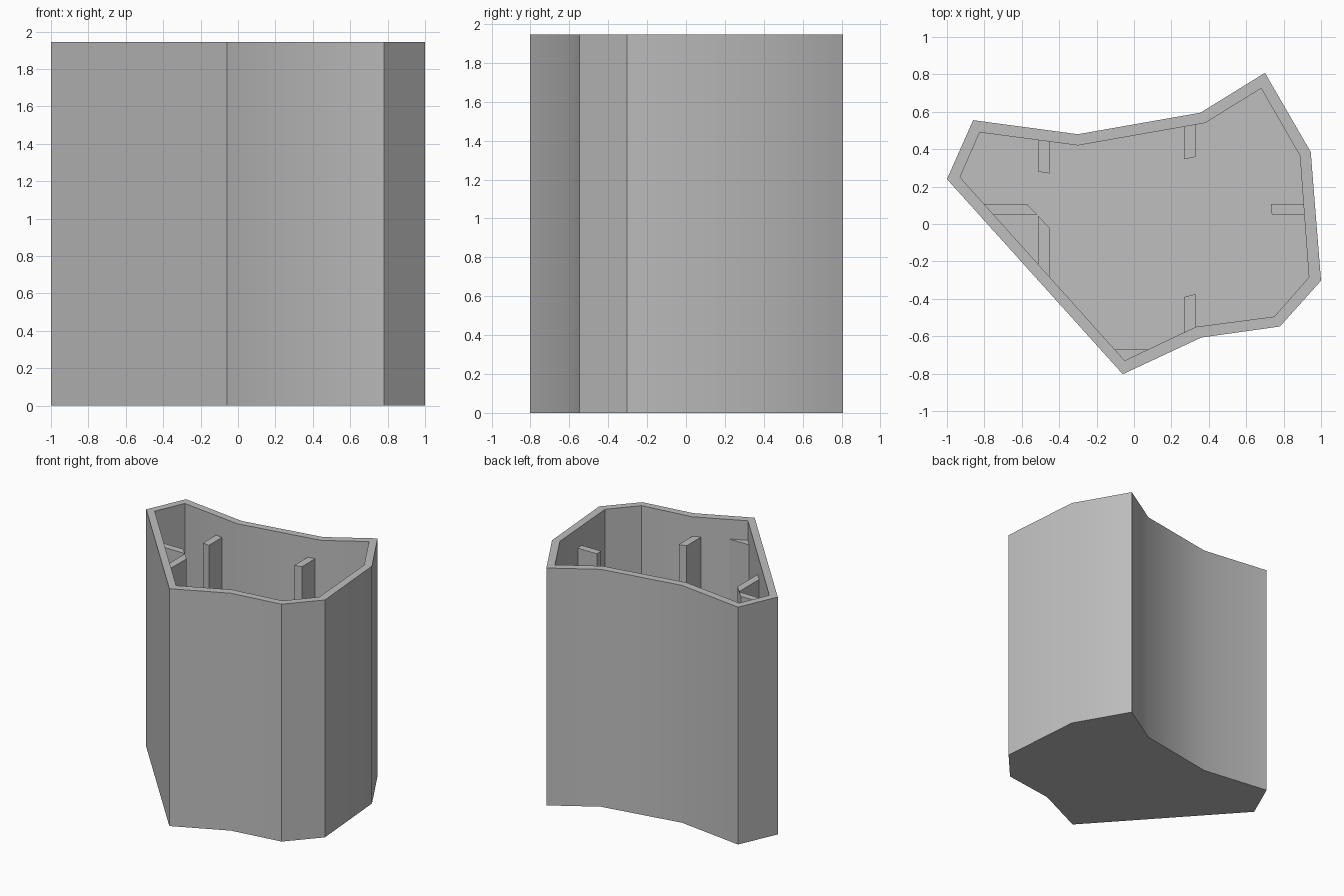
import bpy
import bmesh
from mathutils import Vector

if "Cube" in bpy.data.objects:
    bpy.data.objects.remove(bpy.data.objects["Cube"], do_unlink=True)

HEIGHT = 1.945
FLOOR = 0.06
RIB_TOP = 1.785

grey = bpy.data.materials.new("plain grey")
grey.use_nodes = True
colour = (0.52, 0.52, 0.52, 1)
grey.diffuse_color = colour
grey.node_tree.nodes["Principled BSDF"].inputs["Base Color"].default_value = colour


def finish(name, bm, smooth=False):
    bmesh.ops.recalc_face_normals(bm, faces=bm.faces[:])
    mesh = bpy.data.meshes.new(name)
    bm.to_mesh(mesh)
    bm.free()
    mesh.materials.append(grey)
    obj = bpy.data.objects.new(name, mesh)
    bpy.context.collection.objects.link(obj)
    if smooth:
        bpy.ops.object.select_all(action="DESELECT")
        obj.select_set(True)
        bpy.context.view_layer.objects.active = obj
        bpy.ops.object.shade_smooth_by_angle()
    return obj


def prism(name, outline, bottom, top):
    bm = bmesh.new()
    base = bm.faces.new([bm.verts.new((x, y, bottom)) for x, y in outline])
    new = bmesh.ops.extrude_face_region(bm, geom=[base])["geom"]
    bmesh.ops.translate(bm, vec=Vector((0, 0, top - bottom)),
                        verts=[v for v in new if isinstance(v, bmesh.types.BMVert)])
    return finish(name, bm)


# Hollow container: outer wall, rim, inner wall and floor
outer = [(-1, .24), (-.06, -.803), (.36, -.607), (.78, -.548), (1, -.303),
         (.945, .385), (.70, .808), (.355, .595), (-.30, .48), (-.86, .555)]
inner = [(-.93, .25), (-.05, -.73), (.33, -.55), (.75, -.495), (.935, -.285),
         (.887, .365), (.68, .725), (.38, .54), (-.30, .42), (-.825, .49)]
bm = bmesh.new()
loops = [[bm.verts.new((x, y, z)) for x, y in points] for points, z in
         ((outer, 0), (outer, HEIGHT), (inner, HEIGHT), (inner, FLOOR))]
for low, high in zip(loops, loops[1:]):
    for i in range(len(low)):
        j = (i + 1) % len(low)
        bm.faces.new((low[i], low[j], high[j], high[i]))
bm.faces.new(loops[0])
bm.faces.new(loops[-1])
finish("container_shell", bm, smooth=True)

# Upright ribs, rooted inside the wall thickness
ribs = {
    "back_right_rib": [(-.513, .28), (-.453, .27), (-.453, .46), (-.513, .46)],
    "back_left_rib": [(.268, .347), (.328, .358), (.328, .55), (.268, .55)],
    "left_rib": [(.737, .05), (.93, .05), (.93, .107), (.732, .107)],
    "front_left_rib": [(.268, -.39), (.268, -.60), (.328, -.57), (.328, -.375)],
    # Pair of ribs meeting at a chamfered corner
    "corner_rib_across": [(-.82, .107), (-.77, .05), (-.517, .05), (-.572, .107)],
    "corner_rib_along": [(-.513, .045), (-.513, -.24), (-.453, -.305), (-.453, -.02)],
    # Filler in the front corner
    "front_corner_filler": [(-.12, -.67), (-.055, -.745), (.09, -.67)],
}
for name, outline in ribs.items():
    prism(name, outline, FLOOR / 2, RIB_TOP)
